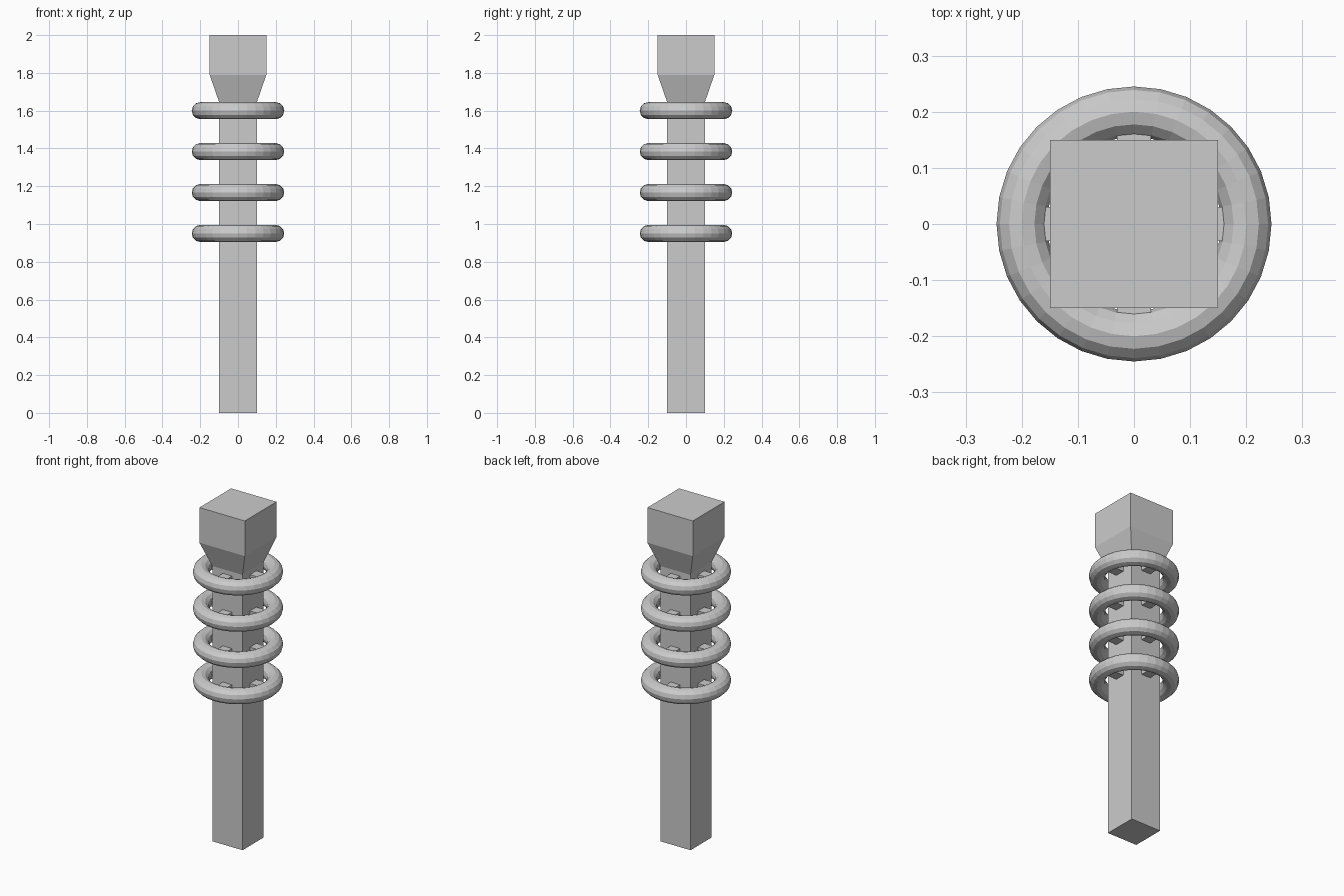
import bpy, bmesh
from math import cos, sin, pi

if "Cube" in bpy.data.objects:
    bpy.data.objects.remove(bpy.data.objects["Cube"])

def make_object(name, bm):
    bmesh.ops.recalc_face_normals(bm, faces=bm.faces)
    mesh = bpy.data.meshes.new(name)
    bm.to_mesh(mesh)
    bm.free()
    obj = bpy.data.objects.new(name, mesh)
    bpy.context.collection.objects.link(obj)
    return obj

def square_column(name, profile):
    """Square column from (half width, z) levels."""
    bm = bmesh.new()
    rings = [[bm.verts.new((sx * h, sy * h, z))
              for sx, sy in ((-1, -1), (1, -1), (1, 1), (-1, 1))] for h, z in profile]
    for a, b in zip(rings, rings[1:]):
        for i in range(4):
            j = (i + 1) % 4
            bm.faces.new((a[i], a[j], b[j], b[i]))
    bm.faces.new(rings[0])
    bm.faces.new(rings[-1])
    return make_object(name, bm)

# Square post flaring out into the wider head
square_column("post", [(0.10, 0), (0.10, 1.645), (0.15, 1.79), (0.15, 2.0)])

RING_R, TUBE_R = 0.20, 0.045
for n in range(4):
    z = 0.95 + n * 0.65 / 3

    # Coil ring around the post
    bpy.ops.mesh.primitive_torus_add(major_radius=RING_R, minor_radius=TUBE_R,
                                     major_segments=32, minor_segments=12,
                                     location=(0, 0, z))
    bpy.context.object.name = f"ring_{n + 1}"

    # Four small brackets joining post and ring
    for k in range(4):
        a = k * pi / 2
        bpy.ops.mesh.primitive_cube_add(size=1, location=(0.14 * cos(a), 0.14 * sin(a), z),
                                        rotation=(0, 0, a))
        bracket = bpy.context.object
        bracket.name = f"bracket_{n + 1}_{k + 1}"
        bracket.scale = (0.10, 0.06, 0.04)
